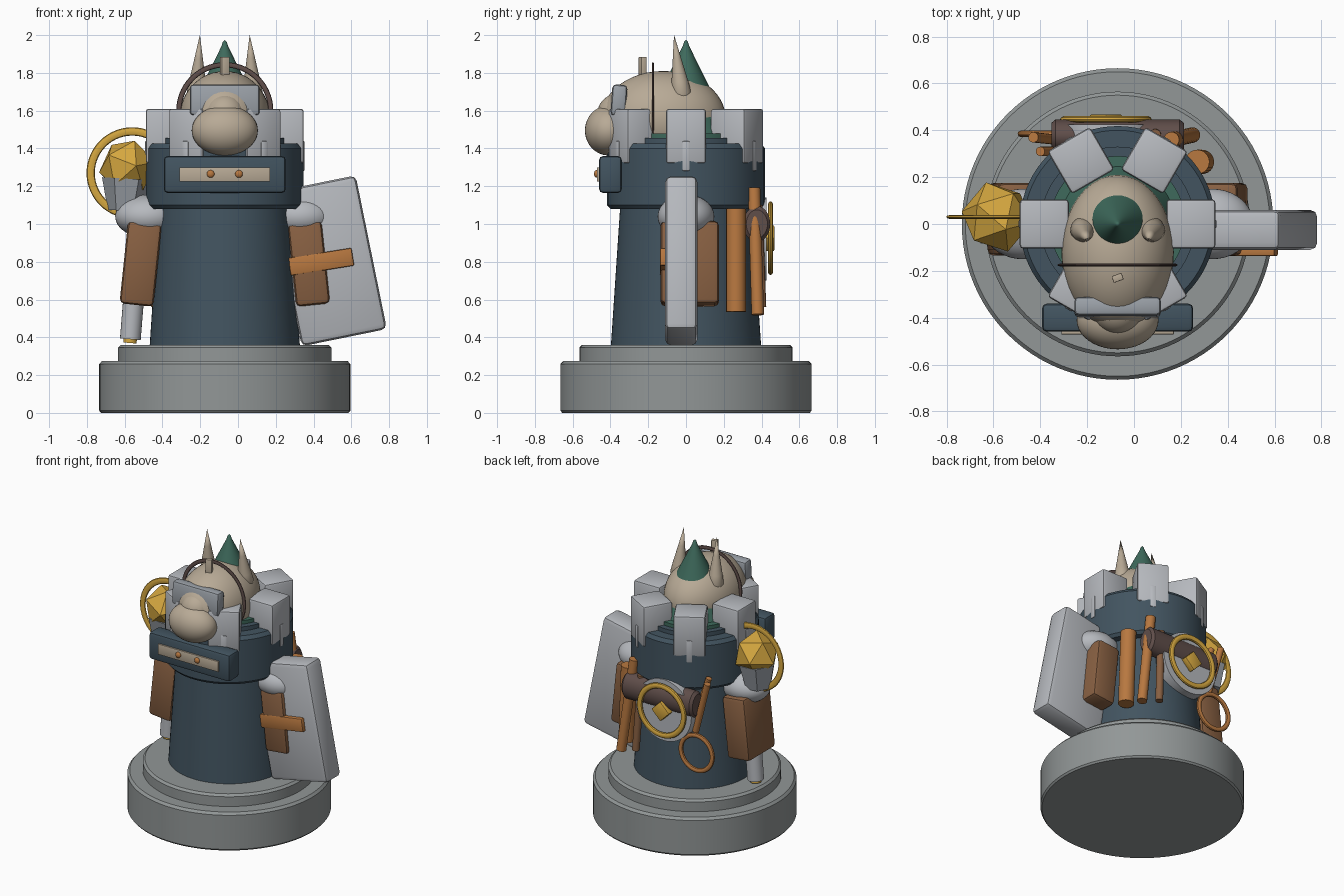
import bpy, bmesh
from math import radians, pi, sin, cos
from mathutils import Matrix, Vector, Euler

old = bpy.data.objects.get("Cube")
if old:
    bpy.data.objects.remove(old, do_unlink=True)

CX = -0.07  # axis of the tower


def material(name, *rgb):
    lin = [((c / 255 + 0.055) / 1.055) ** 2.4 for c in rgb] + [1]
    m = bpy.data.materials.new(name)
    m.use_nodes = True
    m.diffuse_color = lin
    m.node_tree.nodes["Principled BSDF"].inputs["Base Color"].default_value = lin
    return m


slate = material("slate blue", 66, 84, 96)
plinth = material("plinth grey", 146, 151, 151)
stone = material("light stone", 182, 185, 190)
steel = material("steel grey", 154, 160, 167)
skin = material("beige", 184, 170, 150)
green = material("roof green", 62, 106, 92)
gold = material("gold", 214, 168, 64)
leather = material("leather brown", 136, 96, 66)
bronze = material("bronze", 184, 120, 64)
dark = material("dark brown", 96, 78, 74)


def add(name, mat, bm, loc=(0, 0, 0), rot=(0, 0, 0), scale=(1, 1, 1), smooth=True):
    bmesh.ops.recalc_face_normals(bm, faces=bm.faces)
    me = bpy.data.meshes.new(name)
    bm.to_mesh(me)
    bm.free()
    me.materials.append(mat)
    ob = bpy.data.objects.new(name, me)
    bpy.context.collection.objects.link(ob)
    e = Euler([radians(a) for a in rot])
    ob.matrix_world = Matrix.LocRotScale(Vector(loc), e, Vector(scale))
    if smooth:
        bpy.ops.object.select_all(action="DESELECT")
        ob.select_set(True)
        bpy.context.view_layer.objects.active = ob
        bpy.ops.object.shade_smooth_by_angle(angle=radians(35))
    return ob


def box(name, mat, loc, size, rot=(0, 0, 0), bevel=0.02):
    bm = bmesh.new()
    bmesh.ops.create_cube(bm, size=1)
    bmesh.ops.scale(bm, vec=size, verts=bm.verts)
    if bevel:
        bmesh.ops.bevel(bm, geom=bm.edges[:], offset=bevel, segments=2,
                        profile=0.5, affect="EDGES")
    return add(name, mat, bm, loc, rot)


def ball(name, mat, loc, radii):
    bm = bmesh.new()
    bmesh.ops.create_uvsphere(bm, u_segments=40, v_segments=24, radius=1)
    return add(name, mat, bm, loc, scale=radii)


def lathe(name, mat, profile, loc=(CX, 0, 0), rot=(0, 0, 0), closed=False, steps=72):
    bm = bmesh.new()
    vs = [bm.verts.new((r, 0, z)) for r, z in profile]
    pairs = list(zip(vs, vs[1:])) + ([(vs[-1], vs[0])] if closed else [])
    es = [bm.edges.new(p) for p in pairs]
    bmesh.ops.spin(bm, geom=vs + es, cent=(0, 0, 0), axis=(0, 0, 1),
                   angle=2 * pi, steps=steps)
    bmesh.ops.remove_doubles(bm, verts=bm.verts, dist=1e-4)
    return add(name, mat, bm, loc, rot)


def ring(name, mat, loc, radius, width, depth):
    """Upright ring facing front and back."""
    prof = [(radius + width * cos(pi * i / 5), depth * sin(pi * i / 5)) for i in range(10)]
    return lathe(name, mat, prof, loc, (90, 0, 0), closed=True, steps=56)


def rod(name, mat, a, b, r1, r2=None, segments=24, smooth=True):
    """Cylinder or cone from point a to point b."""
    a, b = Vector(a), Vector(b)
    bm = bmesh.new()
    bmesh.ops.create_cone(bm, cap_ends=True, segments=segments, radius1=r1,
                          radius2=r1 if r2 is None else r2, depth=(b - a).length)
    bmesh.ops.transform(bm, verts=bm.verts,
                        matrix=(b - a).to_track_quat("Z", "Y").to_matrix().to_4x4())
    return add(name, mat, bm, (a + b) / 2, smooth=smooth)


# Plinth, tower body, battlement collar and roof
lathe("plinth", plinth, [(0, 0), (.655, 0), (.665, .012), (.665, .258), (.65, .275), (.565, .275),
                         (.565, .345), (.55, .36), (0, .36)], steps=96)
lathe("tower_body", slate, [(0, .35), (.398, .35), (.348, 1.1), (0, 1.1)])
lathe("collar", slate, [(0, 1.08), (.4, 1.08), (.418, 1.1), (.418, 1.4), (.4, 1.425),
                        (.33, 1.425), (.33, 1.455), (0, 1.455)])
lathe("roof_cone", green, [(0, 1.45), (.29, 1.45), (.29, 1.48), (.245, 1.48),
                           (.018, 1.94), (.01, 1.965), (0, 1.975)])

# Six merlons, each with a narrow tongue down the collar
for i in range(6):
    a = i * pi / 3
    c, s, turn = cos(a), sin(a), (0, 0, i * 60)
    box("merlon", stone, (CX + .313 * c, .313 * s, 1.465), (.21, .21, .29), turn, .015)
    box("merlon_tongue", stone, (CX + .395 * c, .395 * s, 1.36), (.055, .04, .16), turn, .008)

# Head, snout and visor
ball("head", skin, (CX, -.12, 1.56), (.24, .33, .25))
ball("snout", skin, (CX, -.41, 1.495), (.175, .125, .132))
ball("snout_bridge", skin, (CX, -.36, 1.58), (.11, .11, .11))
box("visor", steel, (CX, -.355, 1.655), (.37, .08, .165), (-4, 0, 0))
ring("headband", dark, (CX, -.175, 1.6), .243, .014, .006)
box("crest_peg", skin, (CX, -.23, 1.81), (.045, .03, .15), (0, 0, 20), .004)

# Things that repeat on both sides: horns, shoulders, arms
for side in (-1, 1):
    horn = [(0, -.06), (.035, -.045), (.054, 0), (.045, .06), (.022, .19), (0, .315)]
    lathe("horn", skin, horn, (CX + side * .148, -.025, 1.69), (7, -side * 3, 0), steps=28)
    ball("shoulder", stone, (CX + side * .405, 0, 1.04), (.175, .15, .115))
    box("arm", leather, (CX + side * .445, .02, .79), (.18, .31, .44), (0, -side * 6, 0), .025)

# Sign plate on the front
box("front_block", slate, (CX, -.4, 1.262), (.645, .12, .195))
box("sign_plate", skin, (CX, -.462, 1.262), (.48, .018, .075), bevel=.002)
for x in (-.075, .075):
    ball("stud", bronze, (CX + x, -.474, 1.265), (.02, .013, .02))

# Shield with its cross bar
box("shield", stone, (.48, -.025, .805), (.46, .17, .83), (0, -11.5, 0), .03)
box("shield_bar", bronze, (.44, -.115, .8), (.34, .045, .095), (0, -9, 0), .008)

# Mace: shaft, cup, faceted head and halo
rod("mace_shaft", stone, (-.57, .02, .39), (-.545, .02, .7), .055)
rod("mace_pommel", gold, (-.572, .02, .37), (-.57, .02, .395), .035)
rod("mace_cup", steel, (-.6, .03, 1.07), (-.59, .03, 1.24), .09, .13, 6, False)
bm = bmesh.new()
bmesh.ops.create_icosphere(bm, subdivisions=1, radius=.155)
add("mace_head", gold, bm, (-.585, .03, 1.3), (20, 15, 0), smooth=False)
ring("mace_halo", gold, (-.56, .03, 1.27), .22, .022, .009)

# Pack on the back: bedroll, round plate, emblem, tubes and rope
roll = lathe("bedroll", dark, [(0, -.283), (.075, -.283), (.095, -.265), (.095, .265),
                               (.075, .283), (0, .283)], (CX, .375, 1.0), (0, 90, 0), steps=32)
roll.scale = (1, .75, 1)
rod("back_plate", stone, (-.12, .34, .92), (-.12, .425, .92), .22, segments=48)
ring("emblem_ring", gold, (-.12, .447, .925), .175, .02, .014)
box("emblem_diamond", gold, (-.12, .445, .925), (.1, .045, .1), (0, 45, 0), .006)
rod("large_tube", bronze, (.29, .265, .535), (.27, .265, 1.08), .052)
rod("small_tube", bronze, (.25, .38, .52), (.16, .36, 1.19), .033)
rod("thin_tube", leather, (.12, .4, .56), (.09, .38, 1.1), .025)
ring("rope_ring", bronze, (-.355, .385, .66), .125, .017, .014)
rod("rope_hook", bronze, (-.33, .36, .8), (-.43, .37, 1.17), .022)
rod("rope_hook_inner", bronze, (-.32, .31, .95), (-.4, .31, 1.18), .02)
